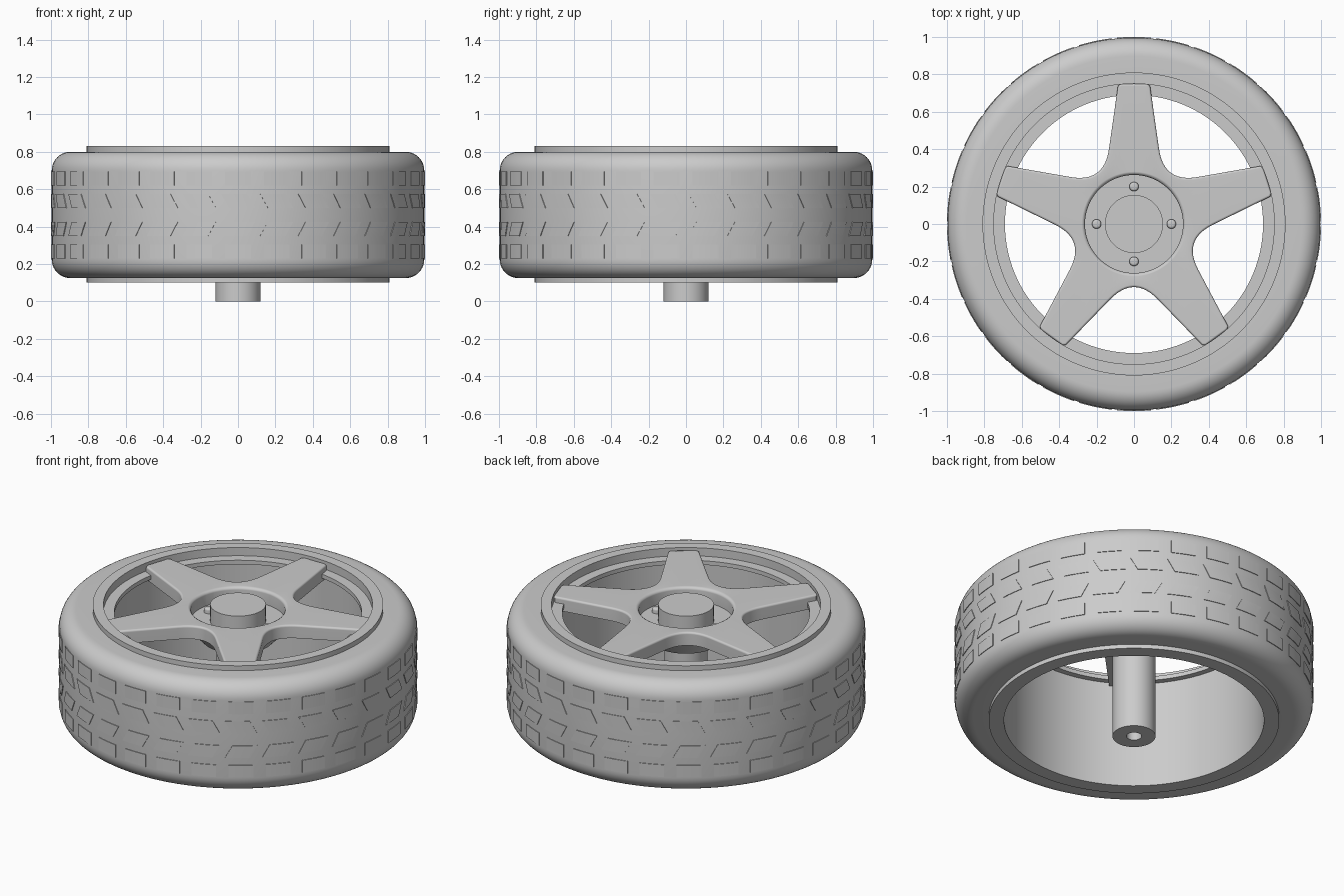
import bpy, bmesh
from math import sin, cos, pi, radians
from mathutils import Vector, Matrix

if "Cube" in bpy.data.objects:
    bpy.data.objects.remove(bpy.data.objects["Cube"], do_unlink=True)

grey = bpy.data.materials.new("plain_grey")
grey.use_nodes = True
colour = (0.6, 0.6, 0.6, 1)
grey.diffuse_color = colour
grey.node_tree.nodes["Principled BSDF"].inputs["Base Color"].default_value = colour


def finish(name, bm, angle=30):
    bmesh.ops.recalc_face_normals(bm, faces=bm.faces)
    mesh = bpy.data.meshes.new(name)
    bm.to_mesh(mesh)
    bm.free()
    mesh.materials.append(grey)
    obj = bpy.data.objects.new(name, mesh)
    bpy.context.collection.objects.link(obj)
    bpy.ops.object.select_all(action="DESELECT")
    bpy.context.view_layer.objects.active = obj
    obj.select_set(True)
    bpy.ops.object.shade_smooth_by_angle(angle=radians(angle))
    return obj


def lathe(name, profile, segments=128, closed=False, offset=(0, 0)):
    """Spin (radius, height) points about z; open profiles start and end on the axis."""
    bm = bmesh.new()
    verts = [bm.verts.new((r, 0, z)) for r, z in profile]
    pairs = list(zip(verts, verts[1:] + verts[:1]))
    edges = [bm.edges.new(p) for p in (pairs if closed else pairs[:-1])]
    bmesh.ops.spin(bm, geom=verts + edges, cent=(0, 0, 0), axis=(0, 0, 1),
                   angle=2 * pi, steps=segments, use_duplicate=False)
    bmesh.ops.remove_doubles(bm, verts=bm.verts, dist=0.0005)
    bmesh.ops.translate(bm, verts=bm.verts, vec=(*offset, 0))
    return finish(name, bm)


def arc(r, z, radius, start, end, steps=10):
    angles = [radians(start + (end - start) * i / steps) for i in range(steps + 1)]
    return [(r + radius * cos(a), z + radius * sin(a)) for a in angles]


# Tyre with rounded shoulders
TREAD = 0.996
lathe("tyre", [(0.79, 0.125)] + arc(TREAD - 0.1, 0.225, 0.1, -90, 0)
      + arc(TREAD - 0.1, 0.70, 0.1, 0, 90) + [(0.79, 0.80)], closed=True)

# Rim barrel with an inward ledge that carries the spokes
lathe("rim", [(0.725, 0.10), (0.81, 0.10), (0.81, 0.83), (0.75, 0.83),
              (0.75, 0.78), (0.69, 0.78), (0.69, 0.755), (0.725, 0.755)], closed=True)


# Tread blocks: four rows, the inner two slanted into a chevron
def tread_row(name, low, high, slant, count=30, width=8, steps=4):
    bm = bmesh.new()
    for n in range(count):
        middle = -90 + n * 360 / count
        columns = []
        for i in range(steps + 1):
            ring = []
            for r, z, lean in ((0.98, low, -1), (1, low, -1), (1, high, 1), (0.98, high, 1)):
                a = radians(middle + width * (i / steps - 0.5) + slant * lean)
                ring.append(bm.verts.new((r * cos(a), r * sin(a), z)))
            columns.append(ring)
        for a, b in zip(columns, columns[1:]):
            for j in range(4):
                k = (j + 1) % 4
                bm.faces.new((a[j], a[k], b[k], b[j]))
        bm.faces.new(columns[0])
        bm.faces.new(columns[-1])
    finish(name, bm)


tread_row("tread_row_top", 0.62, 0.695, 0)
tread_row("tread_row_upper", 0.50, 0.575, -1.2)
tread_row("tread_row_lower", 0.35, 0.425, 1.2)
tread_row("tread_row_bottom", 0.23, 0.305, 0)

# Outline of the five-spoke star: tapered arms joined by curved valleys
outline = []
tip, root, corner = Vector((0.738, 0.086)), Vector((0.40, 0.134)), Vector((0.22, 0.16))
turn = Matrix.Rotation(radians(72), 2)
root_next, tip_next = [turn @ Vector((p.x, -p.y)) for p in (root, tip)]
for n in range(5):
    spin = Matrix.Rotation(radians(90 + 72 * n), 2)
    arm = [Vector((0.75, y)) for y in (-0.07, 0, 0.07)]
    arm += [tip.lerp(root, i / 4) for i in range(4)]
    for i in range(13):
        t = i / 12
        arm.append(root * (1 - t) ** 2 + corner * 2 * t * (1 - t) + root_next * t ** 2)
    arm += [root_next.lerp(tip_next, i / 4) for i in range(1, 5)]
    outline += [spin @ p for p in arm]


def inset(points, distance):
    moved = []
    for i, p in enumerate(points):
        before = (p - points[i - 1]).normalized()
        after = (points[(i + 1) % len(points)] - p).normalized()
        along = (before + after).normalized()
        moved.append(p + Vector((-along.y, along.x)) * distance)
    return moved


# Star body: rounded outer edge, flat top and a round recess in the middle
rings = [(outline, 0.735)]
rings += [(inset(outline, 0.012 - r), z) for r, z in arc(0, 0.803, 0.012, 0, 90, 3)]
rings += [([p.normalized() * r for p in outline], z)
          for r, z in ((0.28, 0.815), (0.268, 0.807), (0.262, 0.797), (0.262, 0.735))]
bm = bmesh.new()
loops = [[bm.verts.new((p.x, p.y, z)) for p in points] for points, z in rings]
for a, b in zip(loops, loops[1:] + loops[:1]):
    for i in range(len(a)):
        bm.faces.new((a[i - 1], a[i], b[i], b[i - 1]))
star = finish("spokes", bm, 35)
normals = star.modifiers.new("flat_top_shading", "WEIGHTED_NORMAL")
normals.keep_sharp = True

# Hub: recess floor, raised centre cap and tapered underside
lathe("hub", [(0, 0.62), (0.20, 0.62), (0.31, 0.737), (0.264, 0.74), (0.264, 0.73),
              (0.155, 0.73), (0.155, 0.83), (0, 0.83)])

# Axle with a blind hole in its end
lathe("axle", [(0, 0.12), (0.042, 0.12), (0.042, 0), (0.12, 0), (0.12, 0.66), (0, 0.66)], 64)

# Four domed bolts
for n, side in enumerate(("left", "back", "right", "front")):
    a = n * pi / 2
    lathe("bolt_" + side, [(0, 0.72), (0.025, 0.72)] + arc(0.013, 0.748, 0.012, 0, 90, 4)
          + [(0, 0.76)], 24, offset=(0.2 * cos(a), 0.2 * sin(a)))
